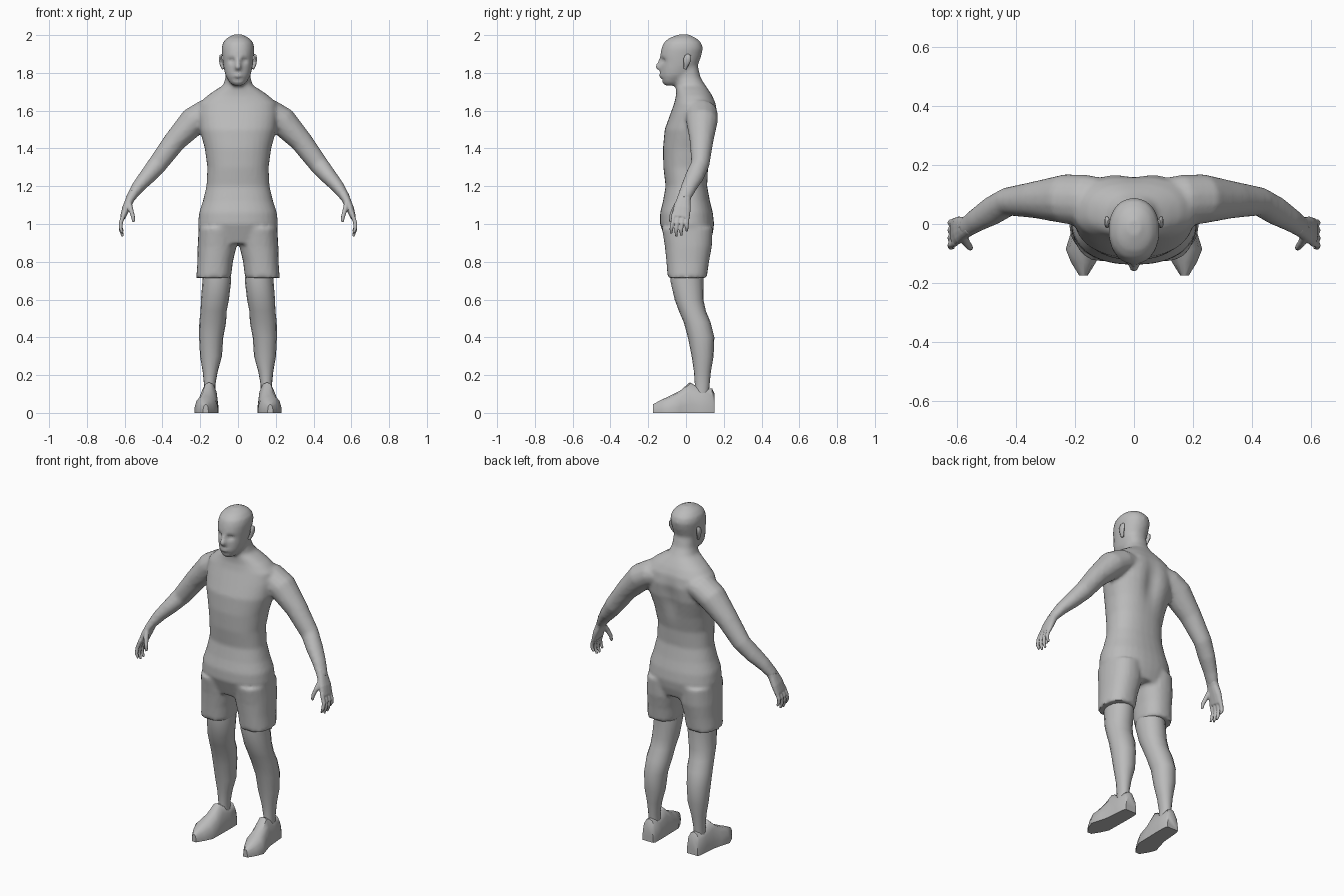
import bpy, bmesh, math
from mathutils import Vector

grey = bpy.data.materials.new("plain grey")
grey.diffuse_color = (0.5, 0.5, 0.5, 1)


def ellipse(n, power):
    """Unit superellipse points."""
    pts = []
    for i in range(n):
        c, s = math.cos(math.tau * i / n), math.sin(math.tau * i / n)
        pts.append((math.copysign(abs(c) ** (2 / power), c),
                    math.copysign(abs(s) ** (2 / power), s)))
    return pts


def loft(bm, rings):
    """Skin a list of point rings and cap both ends."""
    loops = [[bm.verts.new(p) for p in ring] for ring in rings]
    n = len(loops[0])
    faces = [bm.faces.new(loops[0][::-1]), bm.faces.new(loops[-1])]
    for a, b in zip(loops, loops[1:]):
        for i in range(n):
            j = (i + 1) % n
            faces.append(bm.faces.new((a[i], a[j], b[j], b[i])))
    bmesh.ops.recalc_face_normals(bm, faces=faces)


def stack(bm, rows, n=24, power=2.3):
    """Level rings: z, centre x, half width, front y, back y."""
    loft(bm, [[(cx + hw * u, (yf + yb) / 2 + (yb - yf) / 2 * v, z)
               for u, v in ellipse(n, power)] for z, cx, hw, yf, yb in rows])


def tube(bm, side, rows, n=14, power=2.0):
    """Rings across a path: x, y, z, half size along y, other half size."""
    pts = [Vector((side * r[0], r[1], r[2])) for r in rows]
    rings = []
    for k, r in enumerate(rows):
        t = (pts[min(k + 1, len(pts) - 1)] - pts[max(k - 1, 0)]).normalized()
        u = Vector((0, 1, 0))
        u = (u - t * u.dot(t)).normalized()
        w = t.cross(u)
        rings.append([pts[k] + u * r[3] * a + w * r[4] * b for a, b in ellipse(n, power)])
    loft(bm, rings)


def finish(bm, name, voxel=0, iterations=0, angle=50):
    me = bpy.data.meshes.new(name)
    bm.to_mesh(me)
    bm.free()
    ob = bpy.data.objects.new(name, me)
    bpy.context.collection.objects.link(ob)
    me.materials.append(grey)
    bpy.ops.object.select_all(action='DESELECT')
    ob.select_set(True)
    bpy.context.view_layer.objects.active = ob
    if voxel:  # fuse overlapping volumes into one skin
        m = ob.modifiers.new("fuse", 'REMESH')
        m.mode, m.voxel_size = 'VOXEL', voxel
        bpy.ops.object.modifier_apply(modifier="fuse")
        m = ob.modifiers.new("soften", 'SMOOTH')
        m.factor, m.iterations = 0.5, iterations
        bpy.ops.object.modifier_apply(modifier="soften")
    bpy.ops.object.shade_smooth_by_angle(angle=math.radians(angle))
    return ob


def push(ob, centre, radii, dy):
    """Soft dent or bump along y."""
    for v in ob.data.vertices:
        d = sum(((a - b) / r) ** 2 for a, b, r in zip(v.co, centre, radii))
        if d < 6:
            v.co.y += dy * math.exp(-d)


# Torso and neck
bm = bmesh.new()
torso = [(.895, .18, -.10, .125), (.95, .205, -.12, .142), (1.0, .212, -.138, .149),
         (1.06, .206, -.137, .142), (1.12, .186, -.122, .127), (1.2, .167, -.108, .112),
         (1.3, .162, -.12, .117), (1.4, .176, -.122, .14), (1.5, .203, -.113, .166),
         (1.58, .212, -.084, .172), (1.64, .205, -.062, .16), (1.68, .162, -.053, .14),
         (1.71, .118, -.053, .12), (1.735, .078, -.055, .102), (1.775, .066, -.06, .077),
         (1.84, .064, -.07, .062)]
stack(bm, [(z, 0, hw, f, b) for z, hw, f, b in torso], 32)

# Head
head = [(1.733, .026, -.112, -.05), (1.75, .045, -.126, -.02), (1.785, .066, -.136, .03),
        (1.82, .075, -.135, .056), (1.86, .081, -.132, .07), (1.89, .084, -.137, .081),
        (1.93, .087, -.13, .09), (1.96, .08, -.118, .08), (1.984, .06, -.09, .055),
        (2.003, .022, -.04, .015)]
stack(bm, [(z, 0, hw, f, b) for z, hw, f, b in head], 24, 2.15)
# Nose
stack(bm, [(1.815, 0, .017, -.15, -.10), (1.83, 0, .018, -.17, -.10),
           (1.85, 0, .013, -.158, -.10), (1.885, 0, .009, -.139, -.10)], 10)

for s in (-1, 1):
    # Arms
    tube(bm, s, [(.10, .07, 1.60, .085, .06), (.17, .08, 1.585, .088, .075),
                 (.235, .085, 1.545, .084, .077), (.335, .082, 1.438, .063, .06),
                 (.425, .076, 1.318, .049, .052), (.48, .045, 1.252, .05, .044),
                 (.53, .015, 1.195, .042, .035), (.575, -.015, 1.13, .036, .024)])
    # Shorts legs
    stack(bm, [(.715, s * .129, .092, -.097, .11), (.80, s * .121, .094, -.104, .122),
               (.88, s * .111, .103, -.112, .137), (.98, s * .108, .10, -.128, .142)])
body = finish(bm, "body_with_shorts", .011, 3)

# Face modelling and spine groove
for s in (-1, 1):
    push(body, (s * .034, -.125, 1.865), (.018, .04, .013), .013)
push(body, (0, -.14, 1.785), (.025, .03, .010), -.009)
push(body, (0, -.13, 1.765), (.025, .03, .006), .005)
push(body, (0, .15, 1.5), (.05, .08, .11), -.022)

for s, label in ((-1, "right"), (1, "left")):
    # Ear
    bm = bmesh.new()
    tube(bm, s, [(.078, -.005, 1.822, .008, .008), (.087, .001, 1.845, .014, .010),
                 (.092, .007, 1.87, .021, .009), (.091, .01, 1.89, .017, .008),
                 (.085, .008, 1.898, .008, .005)], 10)
    finish(bm, label + "_ear")

    # Hand with fingers and thumb
    bm = bmesh.new()
    tube(bm, s, [(.552, -.002, 1.165, .034, .026), (.572, -.012, 1.13, .037, .023),
                 (.592, -.02, 1.085, .046, .021), (.61, -.028, 1.035, .048, .015)], 14, 2.4)
    for y, tip_y, tip_z in ((-.064, -.078, .950), (-.041, -.052, .935),
                            (-.017, -.025, .938), (.006, .004, .962)):
        tube(bm, s, [(.603, y, 1.055, .012, .012), (.621, (y + tip_y) / 2, 1.005, .011, .011),
                     (.621, tip_y, (tip_z + 1.0) / 2, .010, .010), (.610, tip_y, tip_z, .007, .007)], 8)
    tube(bm, s, [(.578, -.035, 1.12, .018, .014), (.567, -.064, 1.075, .014, .013),
                 (.556, -.078, 1.04, .012, .011), (.552, -.083, 1.01, .008, .008)], 8)
    finish(bm, label + "_hand", .005, 1)

    # Bare leg
    bm = bmesh.new()
    leg = [(.78, .115, .07, -.08, .09), (.70, .112, .076, -.083, .092),
           (.60, .122, .074, -.06, .092), (.54, .129, .069, -.038, .105),
           (.48, .134, .071, -.012, .13), (.40, .142, .064, .01, .15),
           (.30, .143, .058, .03, .146), (.22, .147, .04, .042, .132),
           (.15, .15, .03, .047, .125), (.10, .15, .03, .045, .12)]
    stack(bm, [(z, s * x, hw, f, b) for z, x, hw, f, b in leg], 16, 2.1)
    finish(bm, label + "_leg")

    # Shoe: flat sole, rounded upper, pointed toe
    bm = bmesh.new()
    half = [(1, 0), (1, .28), (.82, .7), (.45, .94)]
    section = half + [(0, 1)] + [(-u, h) for u, h in reversed(half)]
    shoe = [(.152, .148, .036, .10), (.138, .148, .043, .13), (.08, .15, .046, .128),
            (.02, .153, .048, .162), (-.03, .16, .054, .118), (-.085, .169, .062, .09),
            (-.13, .171, .042, .07), (-.175, .171, .014, .045)]
    loft(bm, [[(s * (x + hw * u), y, h * top) for u, h in section]
              for y, x, hw, top in shoe])
    finish(bm, label + "_shoe", angle=45)
